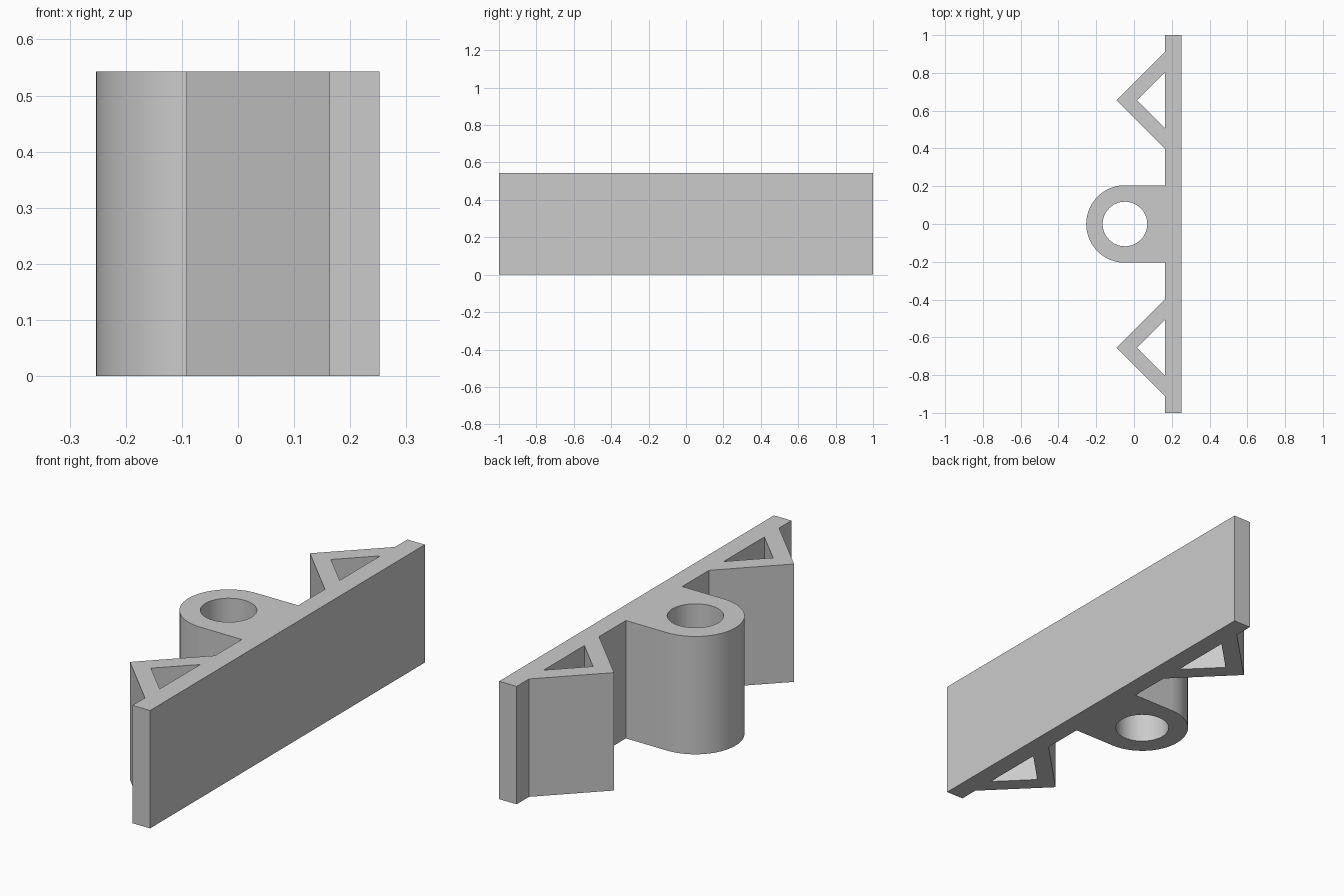
import bpy
import bmesh
from math import pi, cos, sin

if "Cube" in bpy.data.objects:
    bpy.data.objects.remove(bpy.data.objects["Cube"], do_unlink=True)

HEIGHT = 0.543
BACK, FACE = 0.252, 0.163        # plate thickness along x
HALF = 1.0                       # plate half length
BOSS_X, BOSS_R, HOLE_R = -0.048, 0.205, 0.118
RIB_Y, RIB_HALF, POCKET_HALF = 0.655, 0.255, 0.148

grey = bpy.data.materials.new("plain grey")
grey.use_nodes = True
colour = (0.6, 0.6, 0.6, 1)
grey.diffuse_color = colour
grey.node_tree.nodes["Principled BSDF"].inputs["Base Color"].default_value = colour


def arc(radius, start, end, steps):
    """Points on an arc about the boss centre."""
    angles = [start + (end - start) * i / steps for i in range(steps + 1)]
    return [(BOSS_X + radius * cos(a), radius * sin(a)) for a in angles]


def triangle(y, half):
    """Right-angled triangle standing on the plate face, pointing to -x."""
    return [(FACE, y + half), (FACE - half, y), (FACE, y - half)]


def extrude_profile(name, loops, height):
    """Fill closed loops (outline plus holes) and extrude them upward."""
    bm = bmesh.new()
    for loop in loops:
        verts = [bm.verts.new((x, y, 0)) for x, y in loop]
        for a, b in zip(verts, verts[1:] + verts[:1]):
            bm.edges.new((a, b))
    bmesh.ops.triangle_fill(bm, use_beauty=True, edges=bm.edges[:])
    grown = bmesh.ops.extrude_face_region(bm, geom=bm.faces[:], use_keep_orig=True)
    top = [v for v in grown["geom"] if isinstance(v, bmesh.types.BMVert)]
    bmesh.ops.translate(bm, verts=top, vec=(0, 0, height))
    bmesh.ops.recalc_face_normals(bm, faces=bm.faces[:])
    mesh = bpy.data.meshes.new(name)
    bm.to_mesh(mesh)
    bm.free()
    mesh.materials.append(grey)
    obj = bpy.data.objects.new(name, mesh)
    bpy.context.collection.objects.link(obj)
    return obj


# Outline: plate with two triangular ribs and a round-nosed boss
outline = [(BACK, -HALF), (BACK, HALF), (FACE, HALF)]
outline += triangle(RIB_Y, RIB_HALF)
outline += [(FACE, BOSS_R)] + arc(BOSS_R, pi / 2, 3 * pi / 2, 32) + [(FACE, -BOSS_R)]
outline += triangle(-RIB_Y, RIB_HALF)
outline += [(FACE, -HALF)]

# Openings: bolt hole and the two rib pockets
bolt_hole = arc(HOLE_R, 0, 2 * pi, 64)[:-1]
pockets = [triangle(y, POCKET_HALF) for y in (RIB_Y, -RIB_Y)]

bracket = extrude_profile("bracket", [outline, bolt_hole] + pockets, HEIGHT)

# Smooth the round walls, keep the corners sharp
bpy.ops.object.select_all(action="DESELECT")
bracket.select_set(True)
bpy.context.view_layer.objects.active = bracket
bpy.ops.object.shade_smooth_by_angle(angle=pi / 6)
